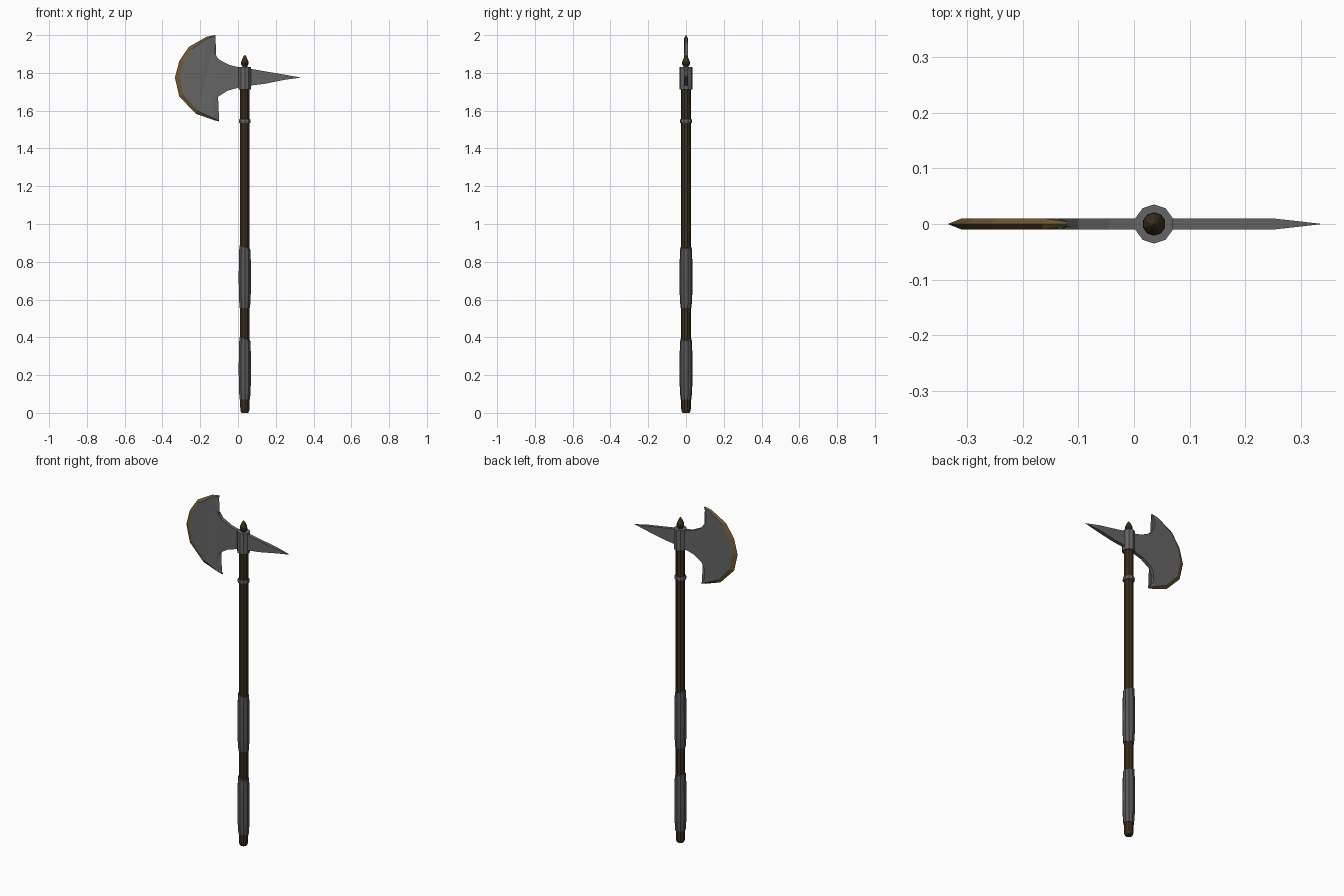
import bpy, bmesh, math
from mathutils import Vector

if "Cube" in bpy.data.objects:
    bpy.data.objects.remove(bpy.data.objects["Cube"])

AXIS_X = 0.036   # shaft centre line


def material(name, rgb):
    m = bpy.data.materials.new(name)
    m.diffuse_color = (*rgb, 1)
    m.use_nodes = True
    m.node_tree.nodes["Principled BSDF"].inputs["Base Color"].default_value = m.diffuse_color
    return m


STEEL = material("steel", (0.13, 0.13, 0.13))
LEATHER = material("grey_leather", (0.10, 0.095, 0.10))
WOOD = material("dark_wood", (0.045, 0.028, 0.013))
BRASS = material("brass_edge", (0.15, 0.10, 0.03))


def finish(name, bm, mat):
    bmesh.ops.remove_doubles(bm, verts=bm.verts, dist=1e-5)
    bmesh.ops.recalc_face_normals(bm, faces=bm.faces)
    mesh = bpy.data.meshes.new(name)
    bm.to_mesh(mesh)
    bm.free()
    mesh.materials.append(mat)
    obj = bpy.data.objects.new(name, mesh)
    bpy.context.collection.objects.link(obj)
    return obj


def lathe(name, profile, mat, sides=10):
    """Ten-sided turned part; profile rows are (radius, z, optional slant)."""
    bm = bmesh.new()
    rings = []
    for r, z, *slant in profile:
        tilt = slant[0] if slant else 0
        ring = []
        for i in range(sides):
            a = math.pi / 2 + 2 * math.pi * i / sides
            ring.append(bm.verts.new((AXIS_X + r * math.cos(a), r * math.sin(a),
                                      z - tilt * math.cos(a))))
        rings.append(ring)
    for lo, hi in zip(rings, rings[1:]):
        for i in range(sides):
            j = (i + 1) % sides
            bm.faces.new((lo[i], lo[j], hi[j], hi[i]))
    bm.faces.new(rings[0])
    bm.faces.new(rings[-1])
    return finish(name, bm, mat)


def plate(name, outline, mat):
    """Flat plate in the xz plane; outline rows are (x, z, half thickness)."""
    bm = bmesh.new()
    front = [bm.verts.new((x, -t, z)) for x, z, t in outline]
    back = [bm.verts.new((x, t, z)) for x, z, t in outline]
    bm.faces.new(front)
    bm.faces.new(back)
    n = len(outline)
    for i in range(n):
        j = (i + 1) % n
        bm.faces.new((front[i], front[j], back[j], back[i]))
    bmesh.ops.triangulate(bm, faces=[f for f in bm.faces if len(f.verts) > 4])
    return finish(name, bm, mat)


# Shaft and pointed finial
lathe("shaft", [(0.019, 0), (0.025, 0.014), (0.026, 0.06), (0.026, 1.80)], WOOD)
lathe("finial", [(0.015, 1.80), (0.014, 1.835), (0.021, 1.846), (0.020, 1.86),
                 (0.009, 1.885), (0.001, 1.896)], WOOD)

# Two grips with slanted upper ends
for label, z in (("lower", 0.07), ("upper", 0.555)):
    lathe(label + "_grip", [(0.025, z), (0.029, z), (0.033, z + 0.06),
                            (0.034, z + 0.16), (0.033, z + 0.27),
                            (0.030, z + 0.322, 0.008), (0.025, z + 0.325, 0.008)], LEATHER)

# Small ring below the head, and the socket collar
lathe("shaft_ring", [(0.025, 1.533), (0.031, 1.536), (0.033, 1.545),
                     (0.031, 1.554), (0.025, 1.557)], STEEL)
lathe("head_collar", [(0.035, 1.712), (0.035, 1.832)], STEEL)

# Axe blade: outer cutting curve, inset to where the bevel begins
T = 0.01
cutting = [(-0.120, 2.0), (-0.165, 1.992), (-0.260, 1.938), (-0.311, 1.862),
           (-0.334, 1.775), (-0.311, 1.675), (-0.222, 1.583), (-0.125, 1.549),
           (-0.100, 1.543)]
widths = [0.003, 0.010, 0.018, 0.023, 0.025, 0.023, 0.018, 0.009, 0.003]
thick = [0.004] + [T] * 7 + [0.004]
centre = Vector((-0.10, 1.775))
inner = []
for p, w, t in zip(cutting, widths, thick):
    q = Vector(p) + (centre - Vector(p)).normalized() * w
    inner.append((q.x, q.y, t))
lower_curve = [(-0.126, 1.588), (-0.130, 1.630), (-0.108, 1.672), (-0.055, 1.706),
               (0.010, 1.724)]
upper_curve = [(0.010, 1.828), (-0.045, 1.842), (-0.100, 1.870), (-0.128, 1.905),
               (-0.137, 1.955)]
plate("blade", inner + [(x, z, T) for x, z in lower_curve + upper_curve], STEEL)

# Bevelled cutting edge
bm = bmesh.new()
for side in (-1, 1):
    outs = [bm.verts.new((x, 0, z)) for x, z in cutting]
    ins = [bm.verts.new((x, side * t, z)) for x, z, t in inner]
    for i in range(len(outs) - 1):
        bm.faces.new((outs[i], outs[i + 1], ins[i + 1], ins[i]))
finish("cutting_edge", bm, BRASS)

# Back spike
plate("back_spike", [(0.05, 1.825, T), (0.075, 1.820, T), (0.25, 1.790, T),
                     (0.334, 1.775, 0.0005), (0.25, 1.764, T), (0.14, 1.742, T),
                     (0.075, 1.734, T), (0.05, 1.728, T)], STEEL)
